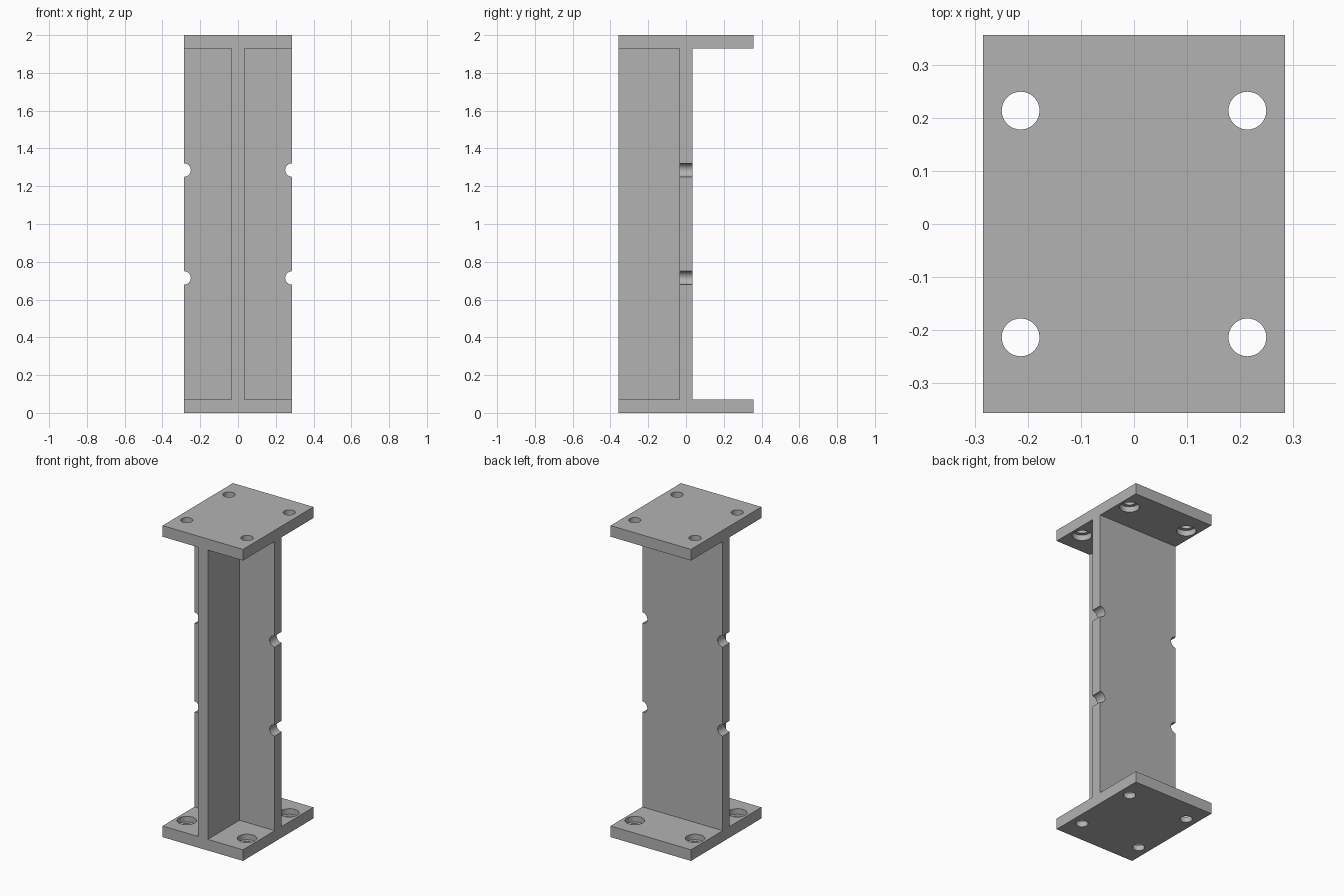
import bpy
from math import pi
from mathutils import Matrix
import bmesh

cube = bpy.data.objects.get("Cube")
if cube:
    bpy.data.objects.remove(cube, do_unlink=True)

MM = 1 / 140                      # one design unit
WIDTH, DEPTH, HEIGHT = 80 * MM, 100 * MM, 2.0
THICK = 10 * MM
HOLE_R, BORE_R, BORE_DEPTH = 5 * MM, 8 * MM, 5 * MM
HOLE_POS = 30 * MM

steel = bpy.data.materials.new("grey_steel")
steel.use_nodes = True
GREY = (0.45, 0.45, 0.45, 1)
steel.diffuse_color = GREY
steel.node_tree.nodes["Principled BSDF"].inputs["Base Color"].default_value = GREY


def new_object(name, bm):
    mesh = bpy.data.meshes.new(name)
    bm.to_mesh(mesh)
    bm.free()
    obj = bpy.data.objects.new(name, mesh)
    bpy.context.collection.objects.link(obj)
    return obj


def box(name, size, center):
    bm = bmesh.new()
    bmesh.ops.create_cube(bm, size=1, matrix=Matrix.Translation(center) @ Matrix.Diagonal((*size, 1)))
    obj = new_object(name, bm)
    obj.data.materials.append(steel)
    return obj


def drill(obj, radius, length, centers, rotation=Matrix()):
    """Cut round holes of one size, then discard the cutter."""
    bm = bmesh.new()
    for c in centers:
        bmesh.ops.create_cone(bm, cap_ends=True, segments=48, radius1=radius, radius2=radius,
                              depth=length, matrix=Matrix.Translation(c) @ rotation)
    cutter = new_object("hole_cutter", bm)
    cutter.data.materials.append(steel)
    cutter.hide_render = True
    mod = obj.modifiers.new("holes", "BOOLEAN")
    mod.operation, mod.solver, mod.object = "DIFFERENCE", "EXACT", cutter
    bpy.context.view_layer.objects.active = obj
    bpy.ops.object.modifier_apply(modifier=mod.name)
    bpy.data.objects.remove(cutter, do_unlink=True)


def smooth(obj):
    bpy.ops.object.select_all(action="DESELECT")
    obj.select_set(True)
    bpy.context.view_layer.objects.active = obj
    bpy.ops.object.shade_smooth_by_angle(angle=pi / 6)


# End plates with bolt holes, counterbored on their inner faces
corners = [(sx * HOLE_POS, sy * HOLE_POS) for sx in (-1, 1) for sy in (-1, 1)]
for name, z, inner_z in (("base_plate", THICK / 2, THICK),
                         ("top_plate", HEIGHT - THICK / 2, HEIGHT - THICK)):
    plate = box(name, (WIDTH, DEPTH, THICK), (0, 0, z))
    drill(plate, HOLE_R, THICK * 3, [(x, y, z) for x, y in corners])
    drill(plate, BORE_R, BORE_DEPTH * 2, [(x, y, inner_z) for x, y in corners])
    smooth(plate)

# Upright web with half-round notches in both edges
clear = HEIGHT - 2 * THICK
web = box("upright_web", (WIDTH, THICK, clear), (0, 0, HEIGHT / 2))
notches = [(side * WIDTH / 2, 0, z * MM) for side in (-1, 1) for z in (100, 180)]
drill(web, HOLE_R, THICK * 3, notches, Matrix.Rotation(pi / 2, 4, "X"))
smooth(web)

# Stiffening rib on the front of the web
rib_depth = (DEPTH - THICK) / 2
box("front_rib", (THICK, rib_depth, clear), (0, -(THICK + rib_depth) / 2, HEIGHT / 2))
